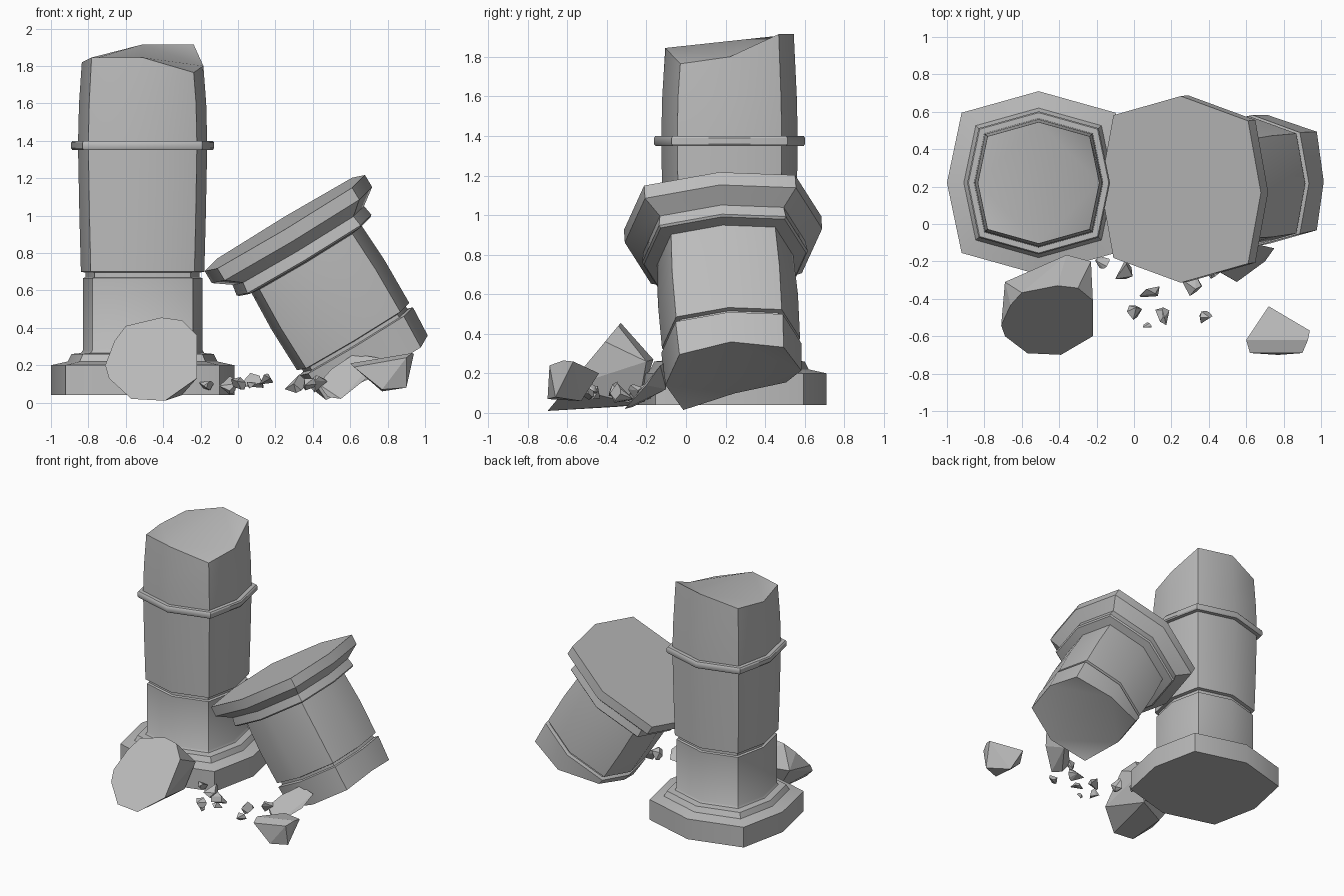
import bpy, bmesh, math, random
from mathutils import Vector, Matrix

cube = bpy.data.objects.get("Cube")
if cube:
    bpy.data.objects.remove(cube)

stone = bpy.data.materials.new("grey_stone")
stone.use_nodes = True
colour = (0.5, 0.5, 0.5, 1)
stone.diffuse_color = colour
stone.node_tree.nodes["Principled BSDF"].inputs["Base Color"].default_value = colour

# Squarish octagon, counter-clockwise from +x
DX, DY = 0.84, 0.765
OCTAGON = [(1, 0), (DX, DY), (0, 1), (-DX, DY),
           (-1, 0), (-DX, -DY), (0, -1), (DX, -DY)]


def finish(name, bm, smooth=None):
    bmesh.ops.recalc_face_normals(bm, faces=bm.faces)
    mesh = bpy.data.meshes.new(name)
    bm.to_mesh(mesh)
    bm.free()
    mesh.materials.append(stone)
    ob = bpy.data.objects.new(name, mesh)
    bpy.context.collection.objects.link(ob)
    if smooth:
        bpy.ops.object.select_all(action='DESELECT')
        bpy.context.view_layer.objects.active = ob
        ob.select_set(True)
        bpy.ops.object.shade_smooth_by_angle(angle=math.radians(smooth))
    return ob


def octagon_stack(name, profile, broken, matrix):
    """Loft octagons through (radius, height); 'broken' gives the last ring's heights."""
    bm = bmesh.new()
    rings = [[bm.verts.new((r * x, r * y, z)) for x, y in OCTAGON] for r, z in profile]
    r = broken[0]
    rings.append([bm.verts.new((r * x, r * y, z)) for (x, y), z in zip(OCTAGON, broken[1])])
    for a, b in zip(rings, rings[1:]):
        for i in range(8):
            j = (i + 1) % 8
            bm.faces.new((a[i], a[j], b[j], b[i]))
    bm.faces.new(rings[0])
    cap = bm.faces.new(rings[-1])
    bmesh.ops.triangulate(bm, faces=[cap])
    bm.transform(matrix)
    return finish(name, bm, 34)


def rock(name, points):
    """Chipped stone as the convex hull of a few corner points."""
    bm = bmesh.new()
    for p in points:
        bm.verts.new(p)
    res = bmesh.ops.convex_hull(bm, input=bm.verts)
    loose = [v for v in bm.verts if not v.link_faces]
    bmesh.ops.delete(bm, geom=loose, context='VERTS')
    bmesh.ops.dissolve_limit(bm, angle_limit=math.radians(6), verts=bm.verts, edges=bm.edges)
    return finish(name, bm)


# Standing column: plinth, foot, groove, waist ring and broken top
octagon_stack("standing_column", [
    (.49, .04), (.49, .2), (.40, .22), (.38, .26), (.33, .265), (.32, .28),
    (.32, .665), (.305, .67), (.305, .695), (.33, .7), (.338, 1), (.345, 1.35),
    (.375, 1.35), (.382, 1.36), (.382, 1.39), (.375, 1.4), (.345, 1.4), (.34, 1.6)],
    (.325, [1.8, 1.915, 1.915, 1.845, 1.82, 1.845, 1.845, 1.765]),
    Matrix.Translation((-.51, .22, 0)))

# Fallen capital: its own top is at height zero, its shaft hangs below
tilt = Matrix.Rotation(math.radians(4), 4, 'X') @ Matrix.Rotation(math.radians(-31), 4, 'Y')
octagon_stack("fallen_capital", [
    (.5, 0), (.5, -.075), (.41, -.14), (.42, -.2), (.41, -.21), (.345, -.22),
    (.355, -.45), (.35, -.71), (.325, -.715), (.325, -.735), (.355, -.74)],
    (.345, [-.91, -.93, -.9, -.79, -.8, -.91, -.93, -.93]),
    Matrix.Translation((.25, .185, .96)) @ tilt)

# Large rock: flat sloping front face plus a few corners behind
front = [(-.71, .2), (-.66, .33), (-.6, .41), (-.41, .455), (-.3, .44),
         (-.22, .36), (-.22, .13), (-.39, .01), (-.57, .02), (-.69, .13)]
rock("large_rock", [(x, -.33 - .83 * (.455 - z), z) for x, z in front] +
     [(-.23, -.2, .26), (-.36, -.165, .27), (-.69, -.31, .24),
      (-.3, -.24, .04), (-.55, -.36, .03)])

# Medium rock and slab by the fallen piece
rock("medium_rock", [
    (.6, -.62, .21), (.72, -.44, .2), (.94, -.57, .26), (.93, -.62, .265),
    (.9, -.69, .24), (.62, -.69, .19), (.77, -.7, .07), (.9, -.66, .08), (.77, -.53, .06)])
rock("leaning_slab", [
    (.43, -.24, .1), (.48, -.27, .03), (.55, -.31, .02), (.7, -.2, .14),
    (.75, -.13, .24), (.62, -.1, .26), (.5, -.17, .18), (.6, -.1, .12)])

# Scattered pebbles: x, y, size
random.seed(4)
pebbles = [(-.06, -.25, .06), (.08, -.35, .06), (0, -.47, .045), (.07, -.55, .025),
           (.15, -.5, .055), (.38, -.5, .04), (.3, -.32, .065), (-.17, -.2, .04),
           (.43, -.25, .05)]
for n, (x, y, s) in enumerate(pebbles):
    pts = []
    for k in range(9):
        v = Vector([random.gauss(0, 1) for _ in range(3)]).normalized()
        pts.append(Vector((x, y, .1)) + v * s)
    rock("pebble_%d" % (n + 1), pts)
